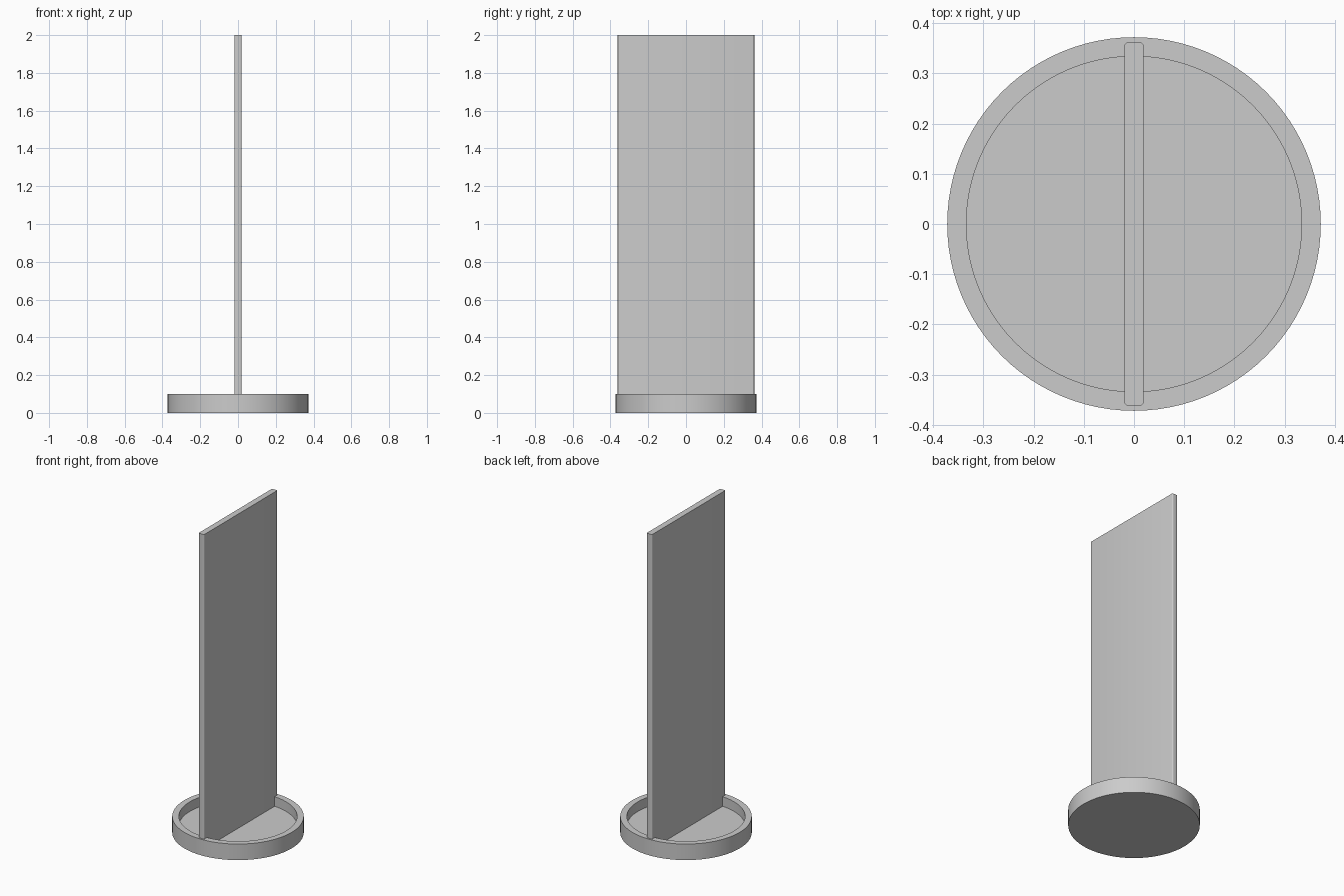
import bpy
import bmesh
from math import radians

cube = bpy.data.objects.get("Cube")
if cube:
    bpy.data.objects.remove(cube, do_unlink=True)

OUTER, INNER, RIM, FLOOR = 0.372, 0.334, 0.1, 0.04
HALF_THICK, HALF_WIDTH, TOP = 0.019, 0.3615, 2.0

grey = bpy.data.materials.new("plain grey")
grey.use_nodes = True
colour = (0.6, 0.6, 0.6, 1)
grey.diffuse_color = colour
grey.node_tree.nodes["Principled BSDF"].inputs["Base Color"].default_value = colour


def finish(bm, name):
    """Turn a bmesh into a named, smooth-shaded object."""
    bmesh.ops.recalc_face_normals(bm, faces=bm.faces)
    mesh = bpy.data.meshes.new(name)
    bm.to_mesh(mesh)
    bm.free()
    mesh.materials.append(grey)
    obj = bpy.data.objects.new(name, mesh)
    bpy.context.collection.objects.link(obj)
    bpy.ops.object.select_all(action="DESELECT")
    obj.select_set(True)
    bpy.context.view_layer.objects.active = obj
    bpy.ops.object.shade_smooth_by_angle(angle=radians(35))
    return obj


# Round tray base: disc, raised outer wall, flat rim, recessed floor
bm = bmesh.new()
bmesh.ops.create_circle(bm, cap_ends=True, radius=OUTER, segments=96)
bottom = bm.faces[:][0]
body = bmesh.ops.extrude_face_region(bm, geom=[bottom], use_keep_orig=True)
top = next(g for g in body["geom"] if isinstance(g, bmesh.types.BMFace))
for v in top.verts:
    v.co.z = RIM
bm.normal_update()
bmesh.ops.inset_region(bm, faces=[top], thickness=OUTER - INNER)
recess = bmesh.ops.extrude_discrete_faces(bm, faces=[top])["faces"][0]
for v in recess.verts:
    v.co.z = FLOOR
finish(bm, "round_tray_base")

# Upright panel standing on the tray floor, let into the rim at both ends
bm = bmesh.new()
bmesh.ops.create_cube(bm, size=1)
for v in bm.verts:
    v.co.x *= 2 * HALF_THICK
    v.co.y *= 2 * HALF_WIDTH
    v.co.z = TOP if v.co.z > 0 else FLOOR
# Rounded vertical corners
uprights = [e for e in bm.edges if abs(e.verts[0].co.z - e.verts[1].co.z) > 1]
bmesh.ops.bevel(bm, geom=uprights, offset=0.007, segments=4, profile=0.5,
                affect="EDGES")
finish(bm, "upright_panel")
